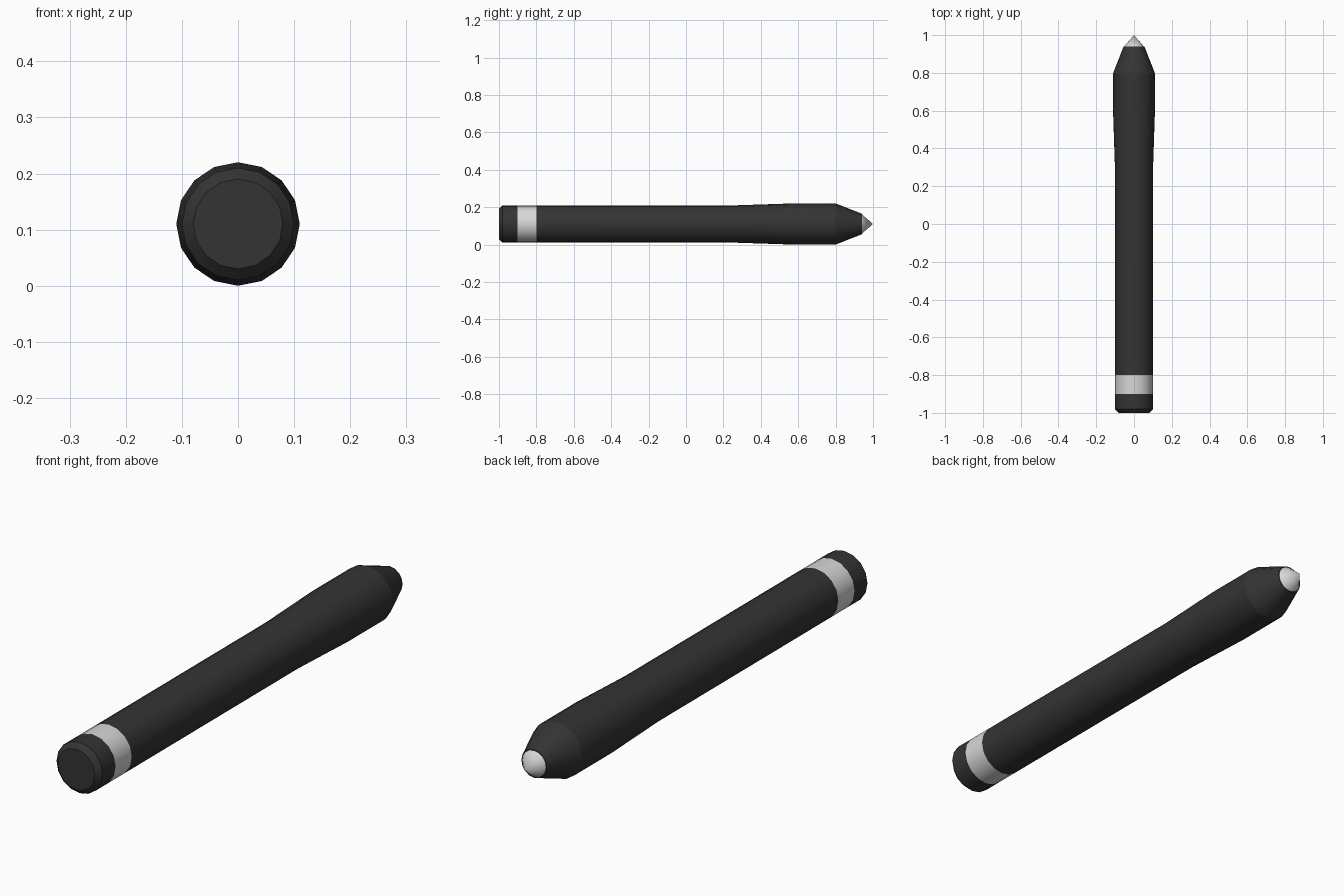
import bpy, bmesh
from math import cos, sin, tau, radians

SIDES = 16
AXIS_Z = 0.11

cube = bpy.data.objects.get("Cube")
if cube:
    bpy.data.objects.remove(cube)


def material(name, value):
    mat = bpy.data.materials.new(name)
    mat.use_nodes = True
    colour = (value, value, value, 1)
    mat.diffuse_color = colour
    mat.node_tree.nodes["Principled BSDF"].inputs["Base Color"].default_value = colour
    return mat


def turned(name, profile, mat):
    """Revolve (y, radius) points about the long axis; close both ends."""
    bm = bmesh.new()
    rings = []
    for y, r in profile:
        count = SIDES if r else 1
        rings.append([bm.verts.new((r * cos(tau * i / SIDES), y, AXIS_Z + r * sin(tau * i / SIDES)))
                      for i in range(count)])
    for a, b in zip(rings, rings[1:]):
        for i in range(SIDES):
            j = (i + 1) % SIDES
            bm.faces.new([a[i], a[j], b[j], b[i]] if len(b) > 1 else [a[i], a[j], b[0]])
    for ring in (rings[0], rings[-1]):
        if len(ring) > 1:
            bm.faces.new(ring)
    bmesh.ops.recalc_face_normals(bm, faces=bm.faces)
    # Round the sides smoothly but keep the turned rims crisp
    for face in bm.faces:
        face.smooth = True
    for edge in bm.edges:
        around = abs(edge.verts[0].co.y - edge.verts[1].co.y) < 1e-5
        if around and edge.calc_face_angle(0) > radians(15):
            edge.smooth = False
    mesh = bpy.data.meshes.new(name)
    bm.to_mesh(mesh)
    bm.free()
    mesh.materials.append(mat)
    obj = bpy.data.objects.new(name, mesh)
    bpy.context.collection.objects.link(obj)


black = material("black_plastic", 0.034)
silver = material("pale_silver", 0.68)

turned("end_cap", [(-1, 0.08), (-0.98, 0.1), (-0.9, 0.1)], black)
turned("band", [(-0.9, 0.1), (-0.8, 0.1)], silver)
turned("barrel_and_grip", [(-0.8, 0.1), (0.27, 0.1), (0.57, 0.11), (0.8, 0.11), (0.94, 0.055)], black)
turned("tip", [(0.94, 0.052), (1, 0)], silver)
